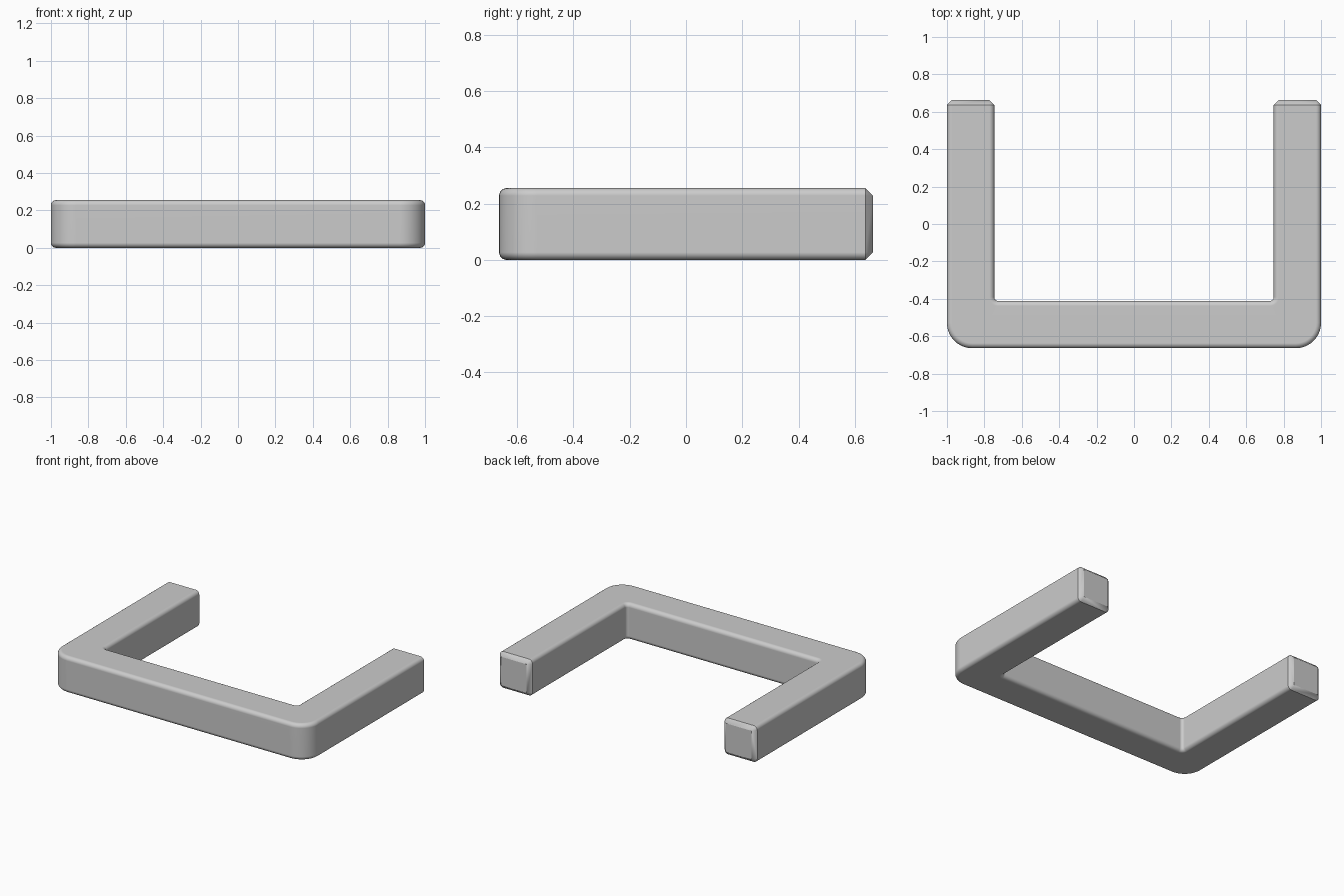
import bpy, bmesh, math
from mathutils import Vector

cube = bpy.data.objects.get("Cube")
if cube:
    bpy.data.objects.remove(cube, do_unlink=True)

HALF_X, HALF_Y, HEIGHT, WIDTH = 1.0, 0.664, 0.255, 0.253
OUTER_R, INNER_R = 0.135, 0.02      # plan fillets at the bend
EDGE = 0.027                        # long edge rounding and end chamfer
STEPS = 10


def section(edge_steps=6):
    """Rounded square as (on outer side, inset, height) around the bar."""
    pts = []
    for outer, top in ((True, False), (True, True), (False, True), (False, False)):
        arc = []
        for i in range(edge_steps + 1):
            a = math.pi / 2 * i / edge_steps
            inset = EDGE * (1 - math.sin(a))
            rise = EDGE * (1 - math.cos(a))
            arc.append((outer, inset, HEIGHT - rise if top else rise))
        pts += arc if outer != top else arc[::-1]
    return pts


def ring(bm, outer_c, inner_c, d, pts):
    """Place one section between the outer and inner plan fillets."""
    verts = []
    for outer, inset, z in pts:
        p = outer_c + d * (OUTER_R - inset) if outer else inner_c + d * (INNER_R + inset)
        verts.append(bm.verts.new((p.x, p.y, z)))
    return verts


outer_c = Vector((HALF_X - OUTER_R, -HALF_Y + OUTER_R))
inner_c = Vector((HALF_X - WIDTH - INNER_R, -HALF_Y + WIDTH + INNER_R))
front, side = Vector((0, -1)), Vector((1, 0))
profile = section()
bm = bmesh.new()

# Front bar from the middle, round the bend, then along the arm
rings = [ring(bm, Vector((0, outer_c.y)), Vector((0, inner_c.y)), front, profile)]
for i in range(STEPS + 1):
    a = math.pi / 2 * i / STEPS
    d = Vector((math.sin(a), -math.cos(a)))
    rings.append(ring(bm, outer_c, inner_c, d, profile))
arm_end = HALF_Y - EDGE
rings.append(ring(bm, Vector((outer_c.x, arm_end)), Vector((inner_c.x, arm_end)), side, profile))

# Chamfered tip whose end face is a sharp square
tip = [(o, EDGE, HEIGHT - EDGE if z > HEIGHT / 2 else EDGE) for o, _, z in profile]
rings.append(ring(bm, Vector((outer_c.x, HALF_Y)), Vector((inner_c.x, HALF_Y)), side, tip))

for a, b in zip(rings, rings[1:]):
    for i in range(len(a)):
        j = (i + 1) % len(a)
        bm.faces.new((a[i], a[j], b[j], b[i]))
bm.faces.new(rings[-1])
bmesh.ops.remove_doubles(bm, verts=bm.verts[:], dist=1e-5)
bmesh.ops.recalc_face_normals(bm, faces=bm.faces[:])
if max(bm.faces, key=lambda f: f.calc_center_median().y).normal.y < 0:
    bmesh.ops.reverse_faces(bm, faces=bm.faces[:])

mesh = bpy.data.meshes.new("u_bar")
bm.to_mesh(mesh)
bm.free()
bar = bpy.data.objects.new("u_bar", mesh)
bpy.context.collection.objects.link(bar)

bpy.ops.object.select_all(action='DESELECT')
bar.select_set(True)
bpy.context.view_layer.objects.active = bar
bpy.ops.object.shade_smooth_by_angle(angle=math.radians(30))

# Matching half, and clean shading on the flat sides
mirror = bar.modifiers.new("mirror_half", 'MIRROR')
mirror.use_clip = True
weighted = bar.modifiers.new("flat_sides", 'WEIGHTED_NORMAL')
weighted.keep_sharp = True
